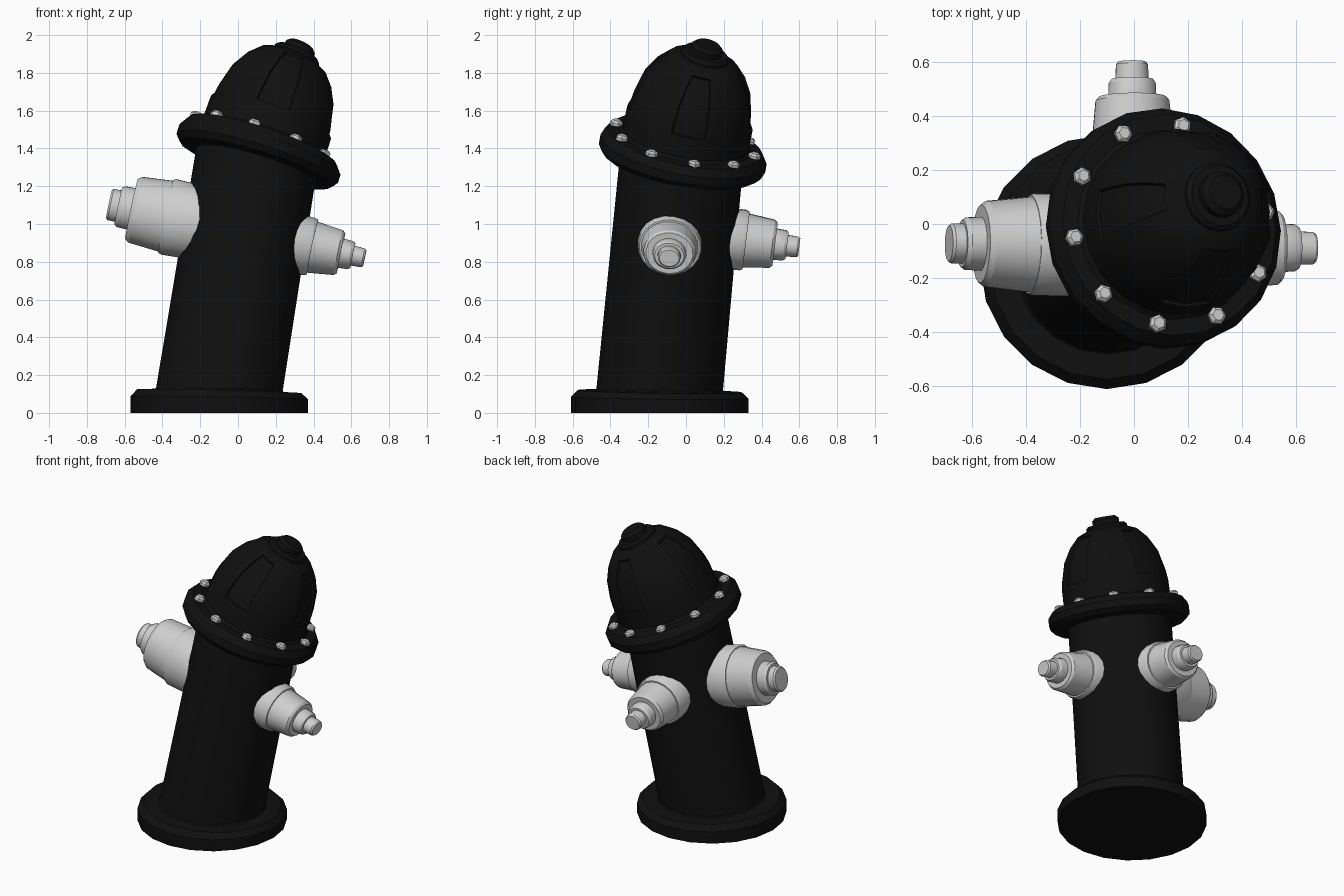
import bpy
import bmesh
from math import sin, cos, pi, radians
from mathutils import Matrix, Vector

if "Cube" in bpy.data.objects:
    bpy.data.objects.remove(bpy.data.objects["Cube"])

SIDES = 20
BEND = 0.25                                   # curvature of the leaning post
LEAN = Vector((0.862, 0.507, 0)).normalized()  # direction it leans towards
FOOT = Vector((-0.10, -0.14, 0))


def material(name, value):
    mat = bpy.data.materials.new(name)
    mat.use_nodes = True
    colour = (value, value, value, 1)
    mat.diffuse_color = colour
    bsdf = mat.node_tree.nodes["Principled BSDF"]
    bsdf.inputs["Base Color"].default_value = colour
    bsdf.inputs["Roughness"].default_value = 0.7
    return mat


black = material("black_paint", 0.005)
grey = material("light_grey_metal", 0.62)


def lathe(bm, profile, matrix=Matrix(), sides=SIDES):
    """Spin (radius, height) points round z, close both ends, then place."""
    rings = []
    for r, z in profile:
        rings.append([bm.verts.new(matrix @ Vector((r * cos(a), r * sin(a), z)))
                      for a in (2 * pi * i / sides for i in range(sides))])
    for low, high in zip(rings, rings[1:]):
        for i in range(sides):
            j = (i + 1) % sides
            bm.faces.new((low[i], low[j], high[j], high[i]))
    bm.faces.new(rings[0][::-1])
    bm.faces.new(rings[-1])


def bend(p):
    """Curve a point of the upright model along the leaning arc."""
    d = p.dot(LEAN)
    a = BEND * p.z
    across = Vector((p.x, p.y, 0)) - LEAN * d
    along = (1 - cos(a)) / BEND + d * cos(a)
    return FOOT + across + LEAN * along + Vector((0, 0, sin(a) / BEND - d * sin(a)))


def finish(name, bm, mat):
    for v in bm.verts:
        v.co = bend(v.co)
    bmesh.ops.recalc_face_normals(bm, faces=bm.faces)
    mesh = bpy.data.meshes.new(name)
    bm.to_mesh(mesh)
    bm.free()
    mesh.materials.append(mat)
    obj = bpy.data.objects.new(name, mesh)
    bpy.context.collection.objects.link(obj)
    bpy.ops.object.select_all(action='DESELECT')
    obj.select_set(True)
    bpy.context.view_layer.objects.active = obj
    bpy.ops.object.shade_smooth_by_angle(angle=radians(30))


def turned_part(name, profile, mat, matrix=Matrix()):
    bm = bmesh.new()
    lathe(bm, profile, matrix)
    finish(name, bm, mat)


# Base, post and the wide flange
turned_part("base_plate", [(0.47, 0), (0.47, 0.08), (0.435, 0.115), (0.35, 0.118)], black)
turned_part("post", [(0.35, 0.11), (0.335, 0.125), (0.328, 1.36)], black)
turned_part("flange", [(0.32, 1.34), (0.42, 1.345), (0.447, 1.375), (0.447, 1.425),
                       (0.415, 1.47), (0.34, 1.475)], black)

# Dome with four recessed panels
bm = bmesh.new()
lathe(bm, [(0.36, 1.47), (0.34, 1.49), (0.338, 1.6), (0.33, 1.66), (0.30, 1.78),
           (0.25, 1.87), (0.19, 1.935), (0.12, 1.965)])
bmesh.ops.recalc_face_normals(bm, faces=bm.faces)
panels = [[], [], [], []]
for f in bm.faces:
    c = f.calc_center_median()
    if 1.6 < c.z < 1.92 and len(f.verts) == 4:
        for k in range(4):
            side = Vector((cos(k * pi / 2), sin(k * pi / 2)))
            if c.xy.normalized().dot(side) > cos(radians(17)):
                panels[k].append(f)
for faces in panels:
    bmesh.ops.inset_region(bm, faces=faces, thickness=0.012, use_even_offset=True)
    bmesh.ops.inset_region(bm, faces=faces, thickness=0.004, depth=-0.012,
                           use_even_offset=True)
finish("dome", bm, black)

# Knob on top
turned_part("knob", [(0.13, 1.95), (0.13, 1.975), (0.115, 1.99), (0.085, 1.99),
                     (0.085, 2.02), (0.065, 2.038)], black)

# Ring of ten hexagonal bolts
bm = bmesh.new()
for i in range(10):
    turn = Matrix.Rotation(radians(9 + 36 * i), 4, 'Z')
    lathe(bm, [(0.034, 1.465), (0.034, 1.487), (0.022, 1.498)],
          turn @ Matrix.Translation((0.378, 0, 0)), sides=6)
finish("flange_bolts", bm, grey)

# Three stepped outlets, the right one wider
small = [(0.17, 0.2), (0.17, 0.385), (0.162, 0.4), (0.152, 0.4), (0.138, 0.54),
         (0.125, 0.555), (0.09, 0.555), (0.088, 0.605), (0.078, 0.62),
         (0.062, 0.62), (0.06, 0.675), (0.052, 0.685)]
large = [(0.19, 0.2), (0.19, 0.38), (0.183, 0.395), (0.178, 0.395), (0.16, 0.56),
         (0.145, 0.58), (0.1, 0.58), (0.098, 0.635), (0.088, 0.65),
         (0.075, 0.65), (0.074, 0.69), (0.066, 0.70)]
for name, profile, angle in (("left_outlet", small, 0), ("back_outlet", small, 90),
                             ("right_outlet", large, 180)):
    place = (Matrix.Translation((0, 0, 0.97)) @ Matrix.Rotation(radians(angle), 4, 'Z')
             @ Matrix.Rotation(pi / 2, 4, 'Y'))
    turned_part(name, profile, grey, place)
